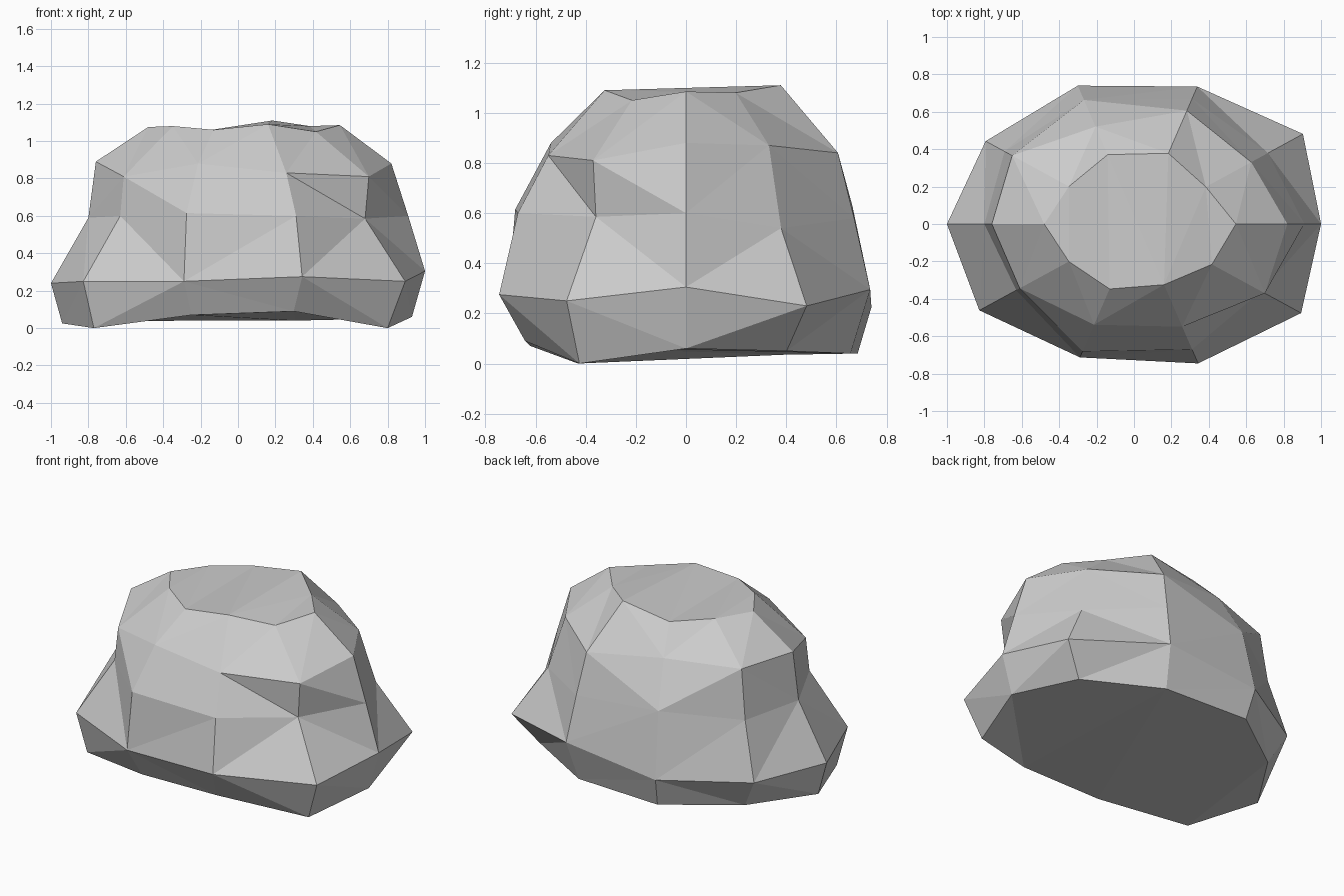
import bpy, bmesh
from math import cos, sin, pi

N = 10               # sides of the boulder
CX, SQUASH = 0.02, 0.75   # ring centre and depth ratio

# Each ring: radius and height at every 36 degrees, counter-clockwise from +x
rings = [
    # underside
    ([.91, .91, .92, .96, .88, .96, .977, .87, .90, .964],
     [.06, .05, .04, .04, .035, .025, 0, .07, .09, 0]),
    # widest ring
    ([.98, 1.092, 1.03, 1.037, 1.005, 1.02, 1.047, 1.0, 1.045, 1.08],
     [.305, .23, .295, .225, .225, .24, .25, .25, .275, .25]),
    # waist
    ([.89, .86, .94, .93, .88, .82, .803, .955, .94, .815],
     [.60, .54, .58, .63, .58, .59, .60, .615, .60, .585]),
    # shoulder
    ([.80, .75, .85, .73, .83, .78, .78, .755, .77, .84],
     [.88, .87, .84, .90, .89, .89, .81, .88, .83, .81]),
    # top rim
    ([.525, .45, .53, .52, .455, .50, .455, .487, .455, .49],
     [1.085, 1.08, 1.11, 1.06, 1.07, 1.075, 1.08, 1.06, 1.09, 1.05]),
]

bm = bmesh.new()
loops = []
for radii, heights in rings:
    loops.append([bm.verts.new((CX + r * cos(i * 2 * pi / N),
                                SQUASH * r * sin(i * 2 * pi / N), z))
                  for i, (r, z) in enumerate(zip(radii, heights))])

# Sides, base and top
for low, high in zip(loops, loops[1:]):
    for i in range(N):
        j = (i + 1) % N
        bm.faces.new((low[i], low[j], high[j], high[i]))
bm.faces.new(loops[0][::-1])
bm.faces.new(loops[-1])
bmesh.ops.triangulate(bm, faces=bm.faces[:], quad_method='SHORT_EDGE',
                      ngon_method='BEAUTY')
bmesh.ops.recalc_face_normals(bm, faces=bm.faces[:])

mesh = bpy.data.meshes.new("boulder")
bm.to_mesh(mesh)
bm.free()
bpy.context.collection.objects.link(bpy.data.objects.new("boulder", mesh))
